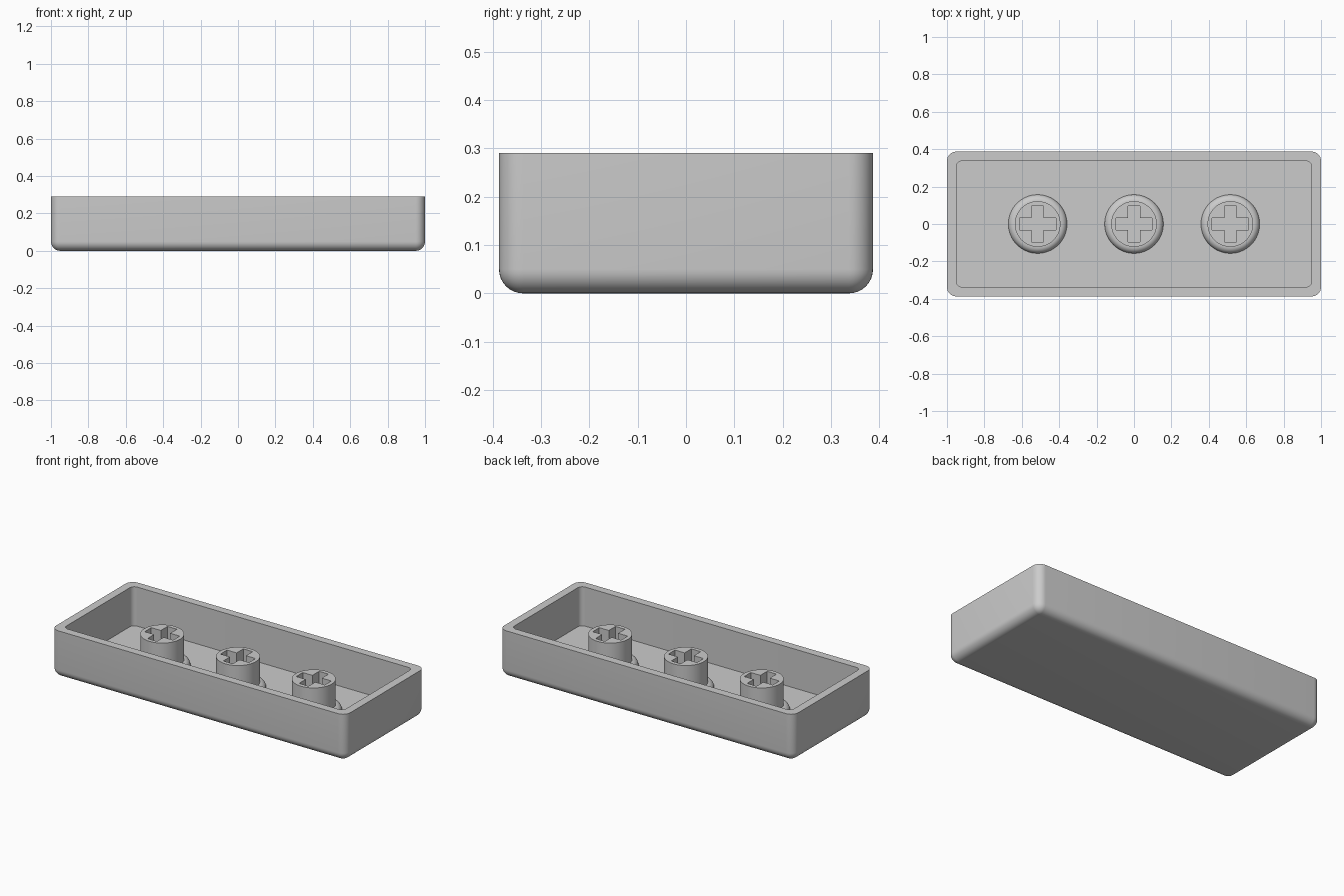
import bpy
import bmesh
from math import sin, cos, pi, radians

cube = bpy.data.objects.get("Cube")
if cube:
    bpy.data.objects.remove(cube)

HALF_X, HALF_Y, HEIGHT = 1.0, 0.387, 0.29
WALL, FLOOR, ROUND = 0.05, 0.05, 0.05
STEM_R, FOOT_R, STEM_TOP = 0.122, 0.035, 0.24
STEM_SPACING = 0.515

grey = bpy.data.materials.new("grey plastic")
grey.use_nodes = True
grey.diffuse_color = (0.6, 0.6, 0.6, 1)
grey.node_tree.nodes["Principled BSDF"].inputs["Base Color"].default_value = (0.6, 0.6, 0.6, 1)


def rounded_rect(inset, radius, z, steps=8):
    """Counter-clockwise rounded rectangle, inset from the outer wall."""
    points = []
    cx, cy = HALF_X - inset - radius, HALF_Y - inset - radius
    for corner, (sx, sy) in enumerate([(1, 1), (-1, 1), (-1, -1), (1, -1)]):
        for i in range(steps + 1):
            a = (corner + i / steps) * pi / 2
            points.append((sx * cx + radius * cos(a), sy * cy + radius * sin(a), z))
    return points


def circle(radius, z, sides=64):
    return [(radius * cos(2 * pi * i / sides), radius * sin(2 * pi * i / sides), z)
            for i in range(sides)]


def loft(bm, sections):
    """Join a list of matching closed sections with quads; returns the rings."""
    rings = [[bm.verts.new(p) for p in section] for section in sections]
    for low, high in zip(rings, rings[1:]):
        for i in range(len(low)):
            j = (i + 1) % len(low)
            bm.faces.new((low[i], low[j], high[j], high[i]))
    return rings


def finish(bm, name):
    mesh = bpy.data.meshes.new(name)
    bm.to_mesh(mesh)
    bm.free()
    mesh.materials.append(grey)
    obj = bpy.data.objects.new(name, mesh)
    bpy.context.collection.objects.link(obj)
    bpy.ops.object.select_all(action='DESELECT')
    obj.select_set(True)
    bpy.context.view_layer.objects.active = obj
    bpy.ops.object.shade_smooth_by_angle(angle=radians(35))
    return obj


# Tray: rounded underside, straight walls, flat rim and sharp inner floor
bm = bmesh.new()
sections = []
for i in range(9):
    a = i / 8 * pi / 2
    inset = ROUND * (1 - sin(a))
    sections.append(rounded_rect(inset, ROUND - inset, ROUND * (1 - cos(a))))
sections.append(rounded_rect(0, ROUND, HEIGHT))
sections.append(rounded_rect(WALL, 0.03, HEIGHT))
sections.append(rounded_rect(WALL, 0.03, FLOOR))
rings = loft(bm, sections)
bm.faces.new(rings[-1])
bm.faces.new(list(reversed(rings[0])))
bmesh.ops.remove_doubles(bm, verts=bm.verts, dist=0.0001)
finish(bm, "tray")

# Stem: round foot, straight post and a cross-shaped socket down to the floor
bm = bmesh.new()
sections = []
for i in range(9):
    a = i / 8 * pi / 2
    sections.append(circle(STEM_R + FOOT_R * cos(a), FLOOR + FOOT_R * sin(a)))
sections.append(circle(STEM_R, STEM_TOP))
outer = loft(bm, sections)[-1]

ARM, HALF_ARM = 0.097, 0.032
cross = []
for turn in range(4):
    c, s = round(cos(turn * pi / 2)), round(sin(turn * pi / 2))
    for x, y in [(ARM, -HALF_ARM), (ARM, HALF_ARM), (HALF_ARM, HALF_ARM)]:
        cross.append((x * c - y * s, x * s + y * c))
socket = loft(bm, [[(x, y, z) for x, y in cross] for z in (STEM_TOP, FLOOR)])[0]

rim_edges = []
for ring in (outer, socket):
    for a, b in zip(ring, ring[1:] + ring[:1]):
        rim_edges.append(bm.edges.get((a, b)))
bmesh.ops.triangle_fill(bm, edges=rim_edges, use_beauty=True, normal=(0, 0, 1))
bmesh.ops.recalc_face_normals(bm, faces=bm.faces)
if max(bm.faces, key=lambda f: f.calc_center_median().z).normal.z < 0:
    bmesh.ops.reverse_faces(bm, faces=bm.faces)
middle = finish(bm, "middle_stem")

# Matching stems on either side
for name, x in (("right_stem", -STEM_SPACING), ("left_stem", STEM_SPACING)):
    stem = middle.copy()
    stem.name = name
    stem.location.x = x
    bpy.context.collection.objects.link(stem)
